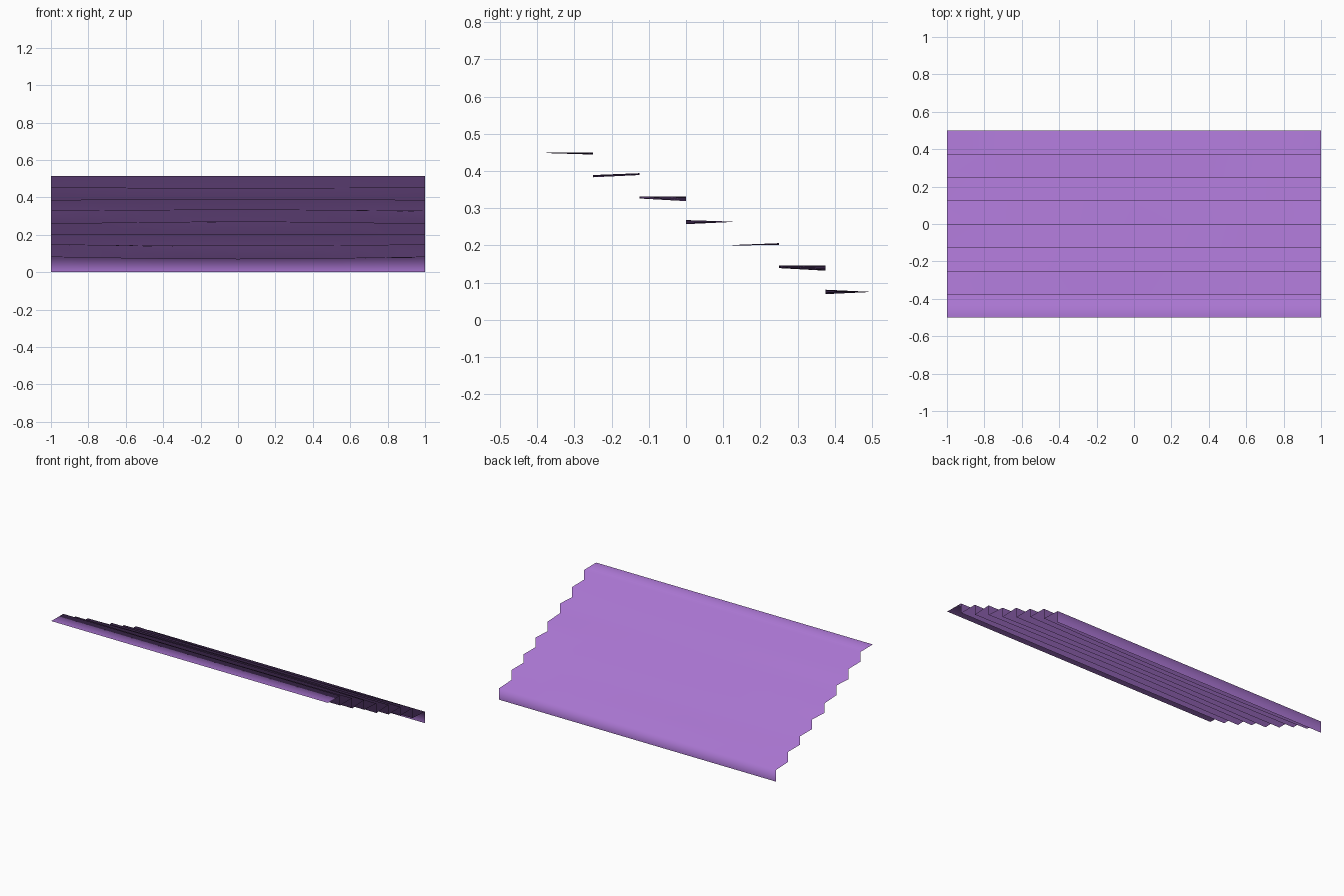
import bpy
import bmesh
import math

cube = bpy.data.objects.get("Cube")
if cube:
    bpy.data.objects.remove(cube, do_unlink=True)

# Single flat colour
purple = bpy.data.materials.new("soft_purple")
purple.use_nodes = True
colour = (0.40, 0.18, 0.64, 1.0)
purple.diffuse_color = colour
purple.node_tree.nodes["Principled BSDF"].inputs["Base Color"].default_value = colour

STEPS, COLUMNS, DEPTH = 8, 10, 0.125

# Tread heights: (front at ends, front at middle, back at ends, back at middle)
treads = [
    (0.514, 0.514, 0.513, 0.513),
    (0.450, 0.448, 0.449, 0.444),
    (0.383, 0.389, 0.389, 0.394),
    (0.326, 0.332, 0.319, 0.331),
    (0.257, 0.268, 0.263, 0.264),
    (0.200, 0.201, 0.201, 0.206),
    (0.146, 0.139, 0.146, 0.132),
    (0.081, 0.069, 0.075, 0.075),
]

# Profile from the front of the top tread down to the foot of the last riser
profile = []
for i, (fe, fm, be, bm_) in enumerate(treads):
    y = -0.5 + i * DEPTH
    profile += [(y, fe, fm), (y + DEPTH, be, bm_)]
profile.append((0.5, 0.0, 0.0))

# Thin stepped sheet, gently wavy across its width
bm = bmesh.new()
rows = []
for y, z_end, z_mid in profile:
    row = []
    for c in range(COLUMNS + 1):
        x = -1 + 2 * c / COLUMNS
        blend = math.cos(x * math.pi / 2)
        row.append(bm.verts.new((x, y, z_end + (z_mid - z_end) * blend)))
    rows.append(row)
for a, b in zip(rows, rows[1:]):
    for c in range(COLUMNS):
        bm.faces.new((a[c], a[c + 1], b[c + 1], b[c])).smooth = True

mesh = bpy.data.meshes.new("stepped_sheet")
bm.to_mesh(mesh)
bm.free()
mesh.materials.append(purple)
sheet = bpy.data.objects.new("stepped_sheet", mesh)
bpy.context.collection.objects.link(sheet)
